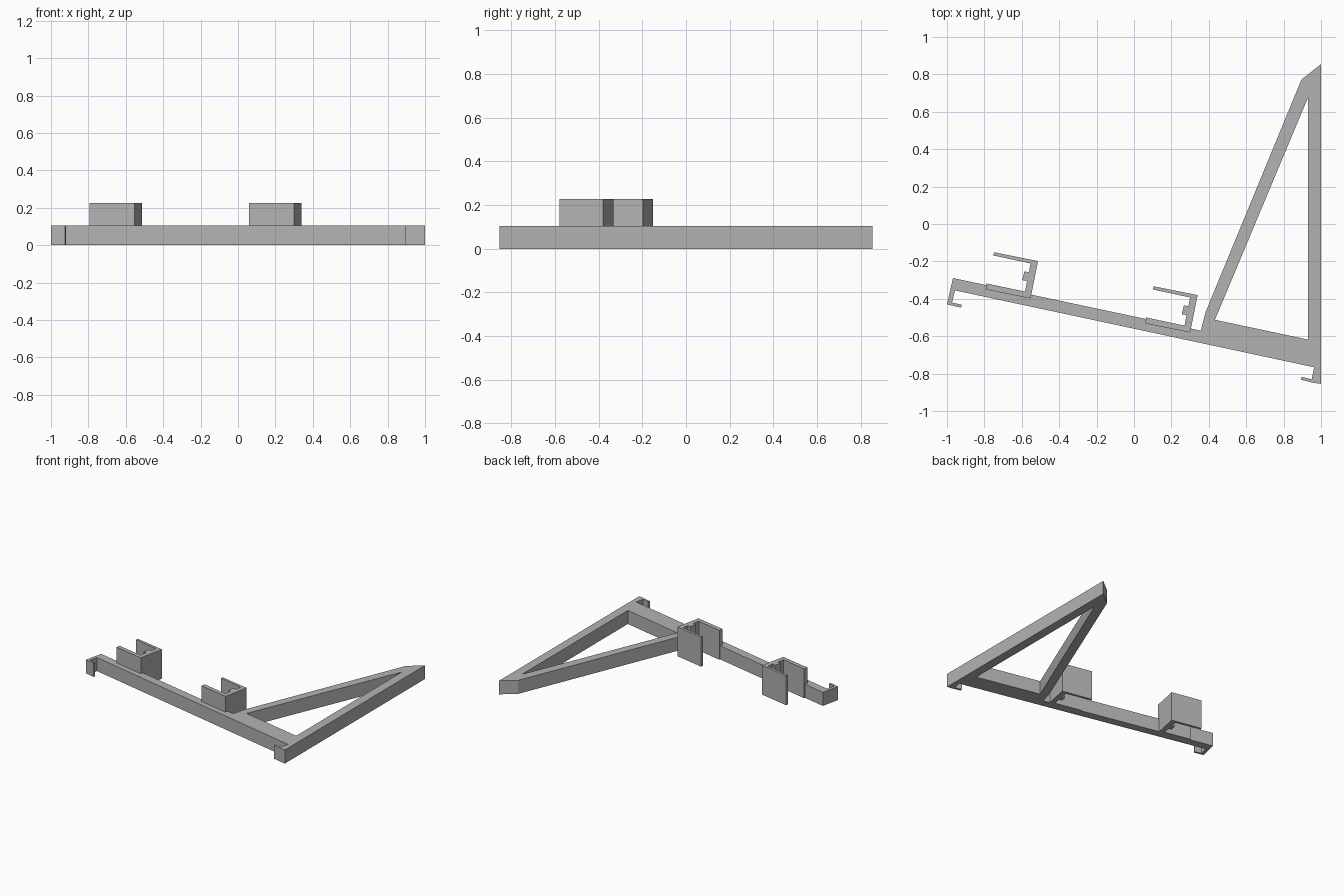
import bpy

cube = bpy.data.objects.get("Cube")
if cube:
    bpy.data.objects.remove(cube, do_unlink=True)

grey = bpy.data.materials.new("plain_grey")
grey.use_nodes = True
COLOUR = (0.45, 0.45, 0.45, 1)
grey.diffuse_color = COLOUR
grey.node_tree.nodes["Principled BSDF"].inputs["Base Color"].default_value = COLOUR


def extrude_profile(name, loops, height, offset=(0, 0)):
    """Extrude closed outlines (the later ones are holes) from the ground up."""
    curve = bpy.data.curves.new(name, "CURVE")
    curve.dimensions = "2D"
    curve.fill_mode = "BOTH"
    curve.extrude = height / 2
    for loop in loops:
        spline = curve.splines.new("POLY")
        spline.points.add(len(loop) - 1)
        for point, (x, y) in zip(spline.points, loop):
            point.co = (x + offset[0], y + offset[1], 0, 1)
        spline.use_cyclic_u = True
    curve.materials.append(grey)
    obj = bpy.data.objects.new(name, curve)
    bpy.context.collection.objects.link(obj)
    obj.location.z = height / 2
    # Turn the curve into a flat-shaded mesh
    bpy.ops.object.select_all(action="DESELECT")
    obj.select_set(True)
    bpy.context.view_layer.objects.active = obj
    bpy.ops.object.convert(target="MESH")
    bpy.ops.object.shade_flat()
    return obj


# Flat frame: long beam with an end hook, corner hook and triangular brace
left_hook = [(-.968, -.289), (-1, -.43), (-.925, -.447), (-.92, -.432),
             (-.973, -.42), (-.957, -.355)]
corner_hook = [(.963, -.766), (.95, -.83), (.896, -.817), (.893, -.833),
               (.953, -.848), (1, -.855)]
brace = [(1, .855), (.895, .772), (.383, -.47), (.357, -.57)]
brace_hole = [(.93, .675), (.433, -.512), (.93, -.618)]
extrude_profile("frame", [left_hook + corner_hook + brace, brace_hole], 0.105)

# Taller U-shaped clips: front arm, spine, thin free arm and small inner nub
front_arm = [(.065, -.5), (.06, -.532), (.30, -.58)]
free_arm = [(.34, -.38), (.105, -.333), (.10, -.35), (.30, -.393)]
nub = [(.291, -.44), (.267, -.435), (.255, -.482), (.281, -.487)]
inner_corner = [(.27, -.543)]
clip = front_arm + free_arm + nub + inner_corner
for name, offset in (("left_clip", (0, 0)), ("right_clip", (-.853, .182))):
    extrude_profile(name, [clip], 0.227, offset)
